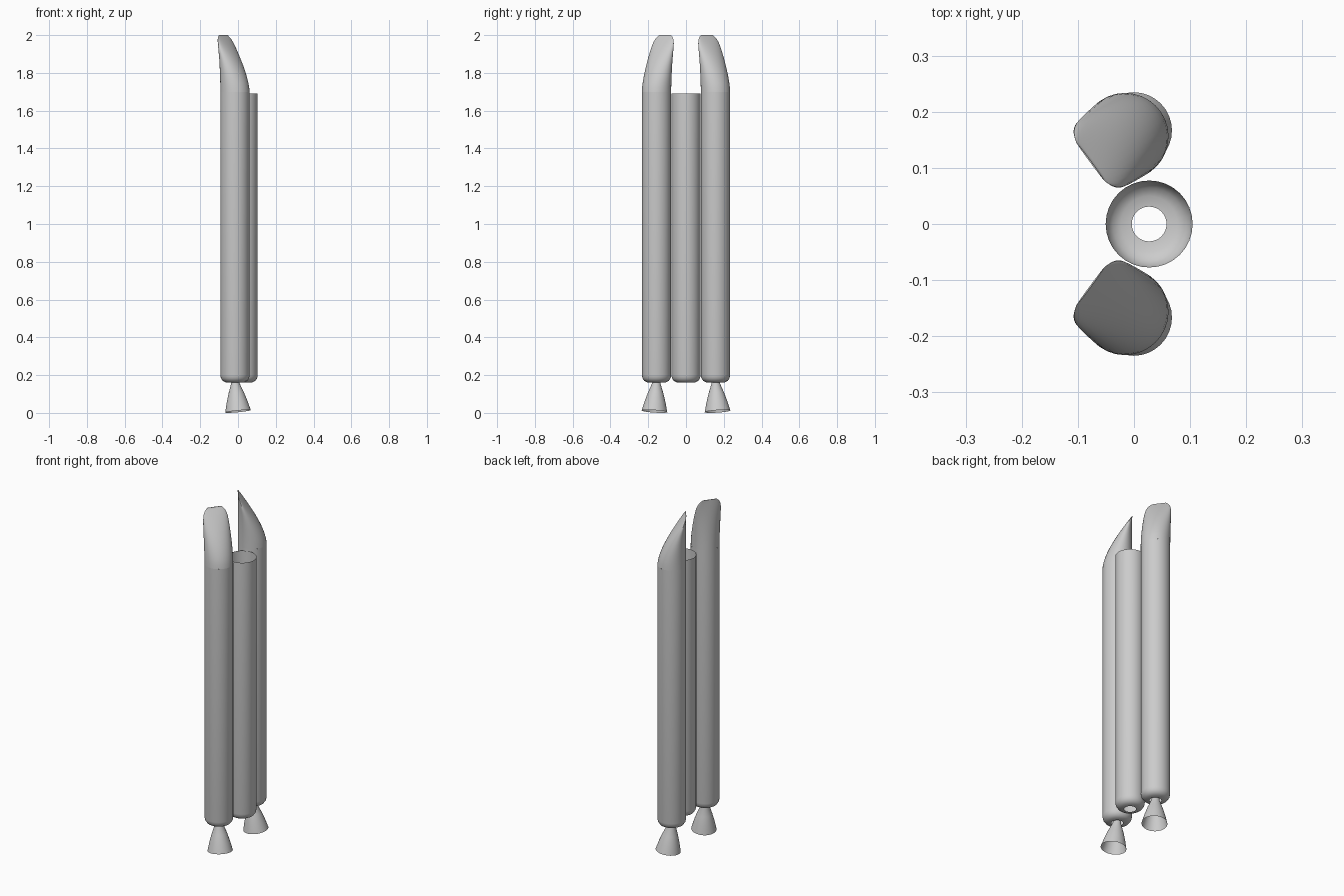
import bpy, bmesh, math
from mathutils import Vector

cube = bpy.data.objects.get("Cube")
if cube:
    bpy.data.objects.remove(cube)

R = 0.0775          # tube radius
SIDES = 32
GREY = (0.6, 0.6, 0.6, 1)

metal = bpy.data.materials.new("light_grey_metal")
metal.use_nodes = True
metal.diffuse_color = GREY
metal.node_tree.nodes["Principled BSDF"].inputs["Base Color"].default_value = GREY


def loft(name, rings, cap=False):
    """Skin a list of rings of points into a smooth open shell."""
    bm = bmesh.new()
    loops = [[bm.verts.new(p) for p in ring] for ring in rings]
    for low, high in zip(loops, loops[1:]):
        for i in range(SIDES):
            j = (i + 1) % SIDES
            bm.faces.new((low[i], low[j], high[j], high[i]))
    if cap:
        bm.faces.new(loops[-1])
    bmesh.ops.recalc_face_normals(bm, faces=bm.faces)
    mesh = bpy.data.meshes.new(name)
    bm.to_mesh(mesh)
    bm.free()
    mesh.materials.append(metal)
    obj = bpy.data.objects.new(name, mesh)
    bpy.context.collection.objects.link(obj)
    bpy.ops.object.select_all(action='DESELECT')
    obj.select_set(True)
    bpy.context.view_layer.objects.active = obj
    bpy.ops.object.shade_smooth_by_angle(angle=math.radians(40))
    return obj


def ellipse(centre, u, v):
    turns = [2 * math.pi * i / SIDES for i in range(SIDES)]
    return [centre + u * math.cos(a) + v * math.sin(a) for a in turns]


def tube(name, x, y, top):
    """Straight tank with a rounded bottom and an open port below."""
    profile = [(0.031, 0.16), (0.05, 0.162), (0.065, 0.17),
               (0.0745, 0.184), (R, 0.2), (R, top)]
    loft(name, [ellipse(Vector((x, y, z)), Vector((r, 0, 0)), Vector((0, r, 0)))
                for r, z in profile])


def nose(name, x, y, side):
    """Slanted nose: the circle flattens to an edge on its inward side."""
    inward = Vector((-0.805, -0.593 * side, 0))
    across = Vector((0.593, -0.805 * side, 0))
    rings = []
    steps = 20
    for k in range(steps + 1):
        s = math.sin(math.pi / 2 * k / steps)
        thick = R * max(1 - s ** 1.55, 0.015)
        width = R * (1 - 0.12 * s ** 2 - 0.38 * s ** 14)
        centre = Vector((x, y, 1.7 + 0.3 * s)) + inward * (R - thick)
        rings.append(ellipse(centre, inward * thick, across * width))
    loft(name, rings, cap=True)


def nozzle(name, x, y, side):
    """Hollow bell, canted outward."""
    start = Vector((x, y, 0.17))
    end = Vector((0.0, 0.167 * side, 0.008))
    axis = (end - start).normalized()
    u = Vector((0, 1, 0)).cross(axis).normalized()
    v = axis.cross(u)
    profile = [(0, 0.021), (0.1, 0.023), (0.4, 0.041), (0.7, 0.056), (1, 0.068)]
    loft(name, [ellipse(start.lerp(end, t), u * r, v * r) for t, r in profile])


# Open central tank
tube("core_tank", 0.027, 0, 1.69)

# Pair of boosters
for label, side in (("front", -1), ("back", 1)):
    bx, by = -0.016, 0.156 * side
    tube(label + "_booster_tank", bx, by, 1.7)
    nose(label + "_booster_nose", bx, by, side)
    nozzle(label + "_booster_nozzle", bx, by, side)
